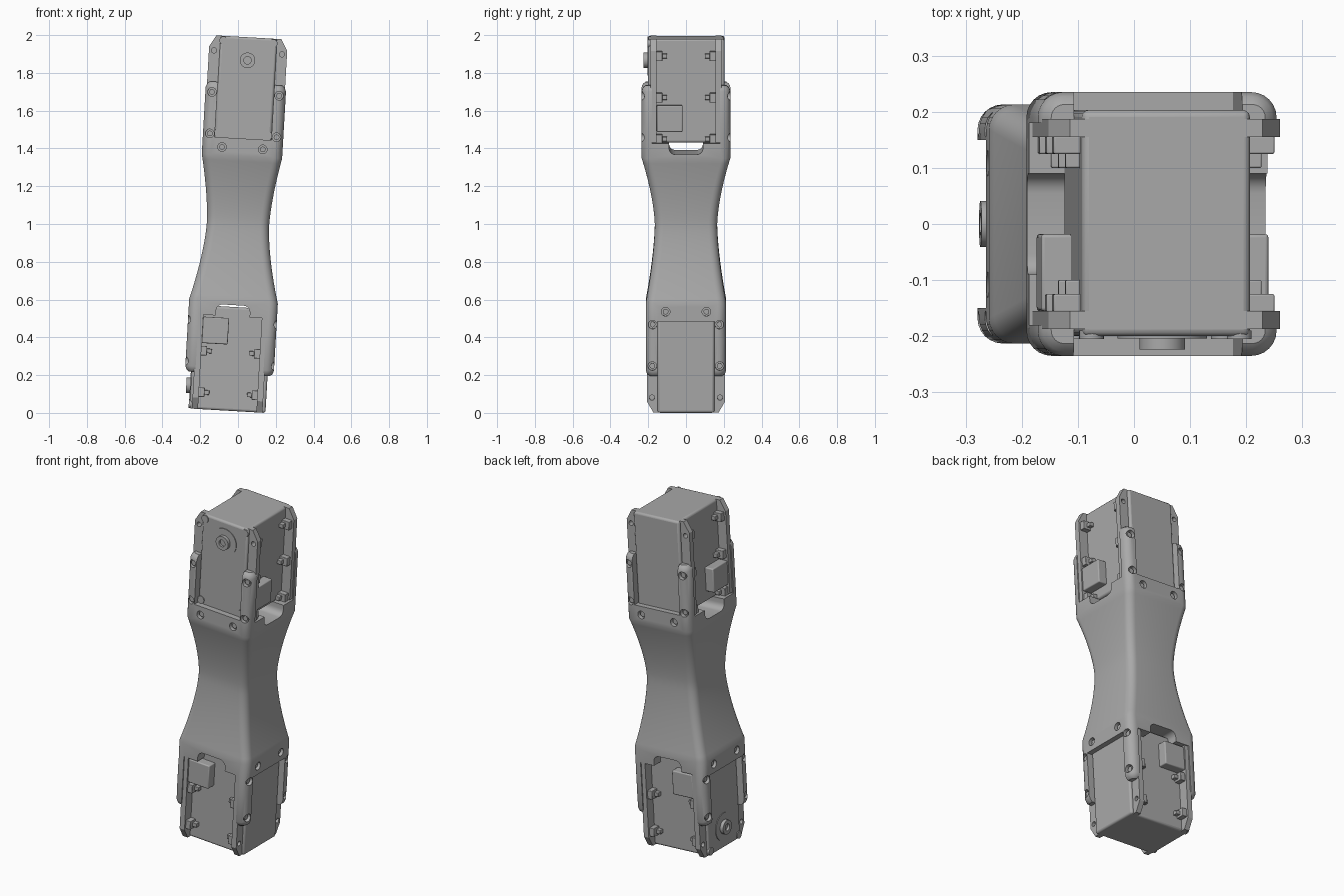
import bpy, bmesh, math
from mathutils import Matrix, Vector

cube = bpy.data.objects.get("Cube")
if cube:
    bpy.data.objects.remove(cube)

grey = bpy.data.materials.new("mid_grey")
grey.use_nodes = True
grey.diffuse_color = (0.4, 0.4, 0.4, 1)
grey.node_tree.nodes["Principled BSDF"].inputs["Base Color"].default_value = (0.4, 0.4, 0.4, 1)

# The whole link leans slightly sideways about its middle
LEAN = Matrix.Translation((0, 0, 1)) @ Matrix.Rotation(0.058, 4, 'Y')
# Lower end: turned upside down, shaft axis along x
FLIP = Matrix(((0, 1, 0, 0), (1, 0, 0, 0), (0, 0, -1, 0), (0, 0, 0, 1)))
ENDS = {"upper": Matrix(), "lower": FLIP}
SHIFT = {"upper": 0.0, "lower": 0.05}     # the lower cradle sits further out


def add_box(bm, x0, x1, y0, y1, z0, z1):
    size = Matrix.Diagonal((x1 - x0, y1 - y0, z1 - z0, 1))
    mid = Matrix.Translation(((x0 + x1) / 2, (y0 + y1) / 2, (z0 + z1) / 2))
    return bmesh.ops.create_cube(bm, size=1, matrix=mid @ size)["verts"]


def add_disc(bm, x, z, y0, y1, r, sides=24):
    """Cylinder along y."""
    mat = Matrix.Translation((x, (y0 + y1) / 2, z)) @ Matrix.Rotation(math.pi / 2, 4, 'X')
    bmesh.ops.create_cone(bm, cap_ends=True, segments=sides, radius1=r, radius2=r,
                          depth=abs(y1 - y0), matrix=mat)


def make(name, bm, matrix, bevel=0, smooth=True):
    bmesh.ops.recalc_face_normals(bm, faces=bm.faces)
    mesh = bpy.data.meshes.new(name)
    bm.to_mesh(mesh)
    bm.free()
    mesh.materials.append(grey)
    ob = bpy.data.objects.new(name, mesh)
    bpy.context.collection.objects.link(ob)
    ob.matrix_world = matrix
    if bevel:
        mod = ob.modifiers.new("edges", 'BEVEL')
        mod.width, mod.segments = bevel, 3
        mod.limit_method = 'ANGLE'
    if smooth:
        activate(ob)
        bpy.ops.object.shade_smooth_by_angle(angle=math.radians(35))
    return ob


def activate(ob):
    bpy.ops.object.select_all(action='DESELECT')
    ob.select_set(True)
    bpy.context.view_layer.objects.active = ob
    bpy.context.view_layer.update()


def cut(ob, bm, matrix):
    """Subtract a temporary solid from an object."""
    tool = make("cutter", bm, matrix, smooth=False)
    tool.hide_render = True
    activate(ob)
    mod = ob.modifiers.new("cut", 'BOOLEAN')
    mod.operation, mod.solver, mod.object = 'DIFFERENCE', 'EXACT', tool
    bpy.ops.object.modifier_apply(modifier=mod.name)
    bpy.data.objects.remove(tool)


def ring(hx, hy, r, z):
    """Rounded rectangle section."""
    pts = []
    for q, (sx, sy) in enumerate(((1, 1), (-1, 1), (-1, -1), (1, -1))):
        for k in range(7):
            a = math.pi / 2 * (q + k / 6)
            pts.append(Vector((sx * (hx - r) + r * math.cos(a),
                               sy * (hy - r) + r * math.sin(a), z)))
    return pts


def section(z):
    """Hourglass half widths at a height."""
    t = min(1, abs(z) / (0.36 if z > 0 else 0.41)) ** 1.6
    wide, slim = 0.165 + 0.07 * t, 0.165 + 0.048 * t
    return (slim, wide) if z > 0 else (wide, slim)


# Hourglass body, lofted, with the corner arms left solid for now
bm = bmesh.new()
levels = [-0.795, -0.785, -0.765, -0.6] + [-0.41 + 0.77 * i / 28 for i in range(29)]
levels += [0.55, 0.715, 0.735, 0.745]
loops = []
for i, z in enumerate(levels):
    hx, hy = section(z)
    inset = {0: 0.022, 1: 0.008}.get(min(i, len(levels) - 1 - i), 0)
    loops.append([bm.verts.new(p) for p in ring(hx - inset, hy - inset, 0.045 - inset, z)])
for a, b in zip(loops, loops[1:]):
    for k in range(len(a)):
        n = (k + 1) % len(a)
        bm.faces.new((a[k], a[n], b[n], b[k]))
bm.faces.new(loops[0])
bm.faces.new(loops[-1])
body = make("hourglass_body", bm, LEAN, smooth=False)

SCREWS = [(sx * x, z) for sx in (-1, 1) for x, z in ((0.108, 0.402), (0.177, 0.47), (0.178, 0.69))]
for end, turn in ENDS.items():
    place = LEAN @ turn @ Matrix.Translation((0, 0, SHIFT[end]))
    # motor bay open on two sides, and the window between the arms
    for dims in ((-0.4, 0.4, -0.18, 0.18, 0.44, 1), (-0.15, 0.15, -0.4, 0.4, 0.453, 1)):
        bm = bmesh.new()
        add_box(bm, *dims)
        cut(body, bm, place)
    # cable slot with rounded floor corners
    bm = bmesh.new()
    verts = add_box(bm, -0.4, 0.4, -0.09, 0.09, 0.38, 0.5)
    low = [e for e in bm.edges if all(v.co.z < 0.4 for v in e.verts)
           and abs(e.verts[0].co.x - e.verts[1].co.x) > 0.1]
    bmesh.ops.bevel(bm, geom=low, offset=0.035, segments=5, affect='EDGES', profile=0.5)
    cut(body, bm, place)
    # screw recesses
    bm = bmesh.new()
    for x, z in SCREWS:
        for s in (-1, 1):
            add_disc(bm, x, z, s * 0.212, s * 0.3, 0.023, 20)
    cut(body, bm, place)
activate(body)
bpy.ops.object.shade_smooth_by_angle(angle=math.radians(35))

for end, turn in ENDS.items():
    place = LEAN @ turn
    cradle = place @ Matrix.Translation((0, 0, SHIFT[end]))

    # screw heads with a socket rim
    bm = bmesh.new()
    for x, z in SCREWS:
        for s in (-1, 1):
            add_disc(bm, x, z, s * 0.205, s * 0.222, 0.015, 16)
    make(end + "_screws", bm, cradle)

    # motor case
    bm = bmesh.new()
    add_box(bm, -0.15, 0.15, -0.2, 0.203, 0.44, 0.99)
    make(end + "_motor_case", bm, place, bevel=0.012)

    # chamfered flange plates at the front and back of the motor
    for side, s in (("front", -1), ("back", 1)):
        bm = bmesh.new()
        half = [(0.207, 0.445), (0.207, 0.93), (0.172, 0.99)]
        outline = half + [(-x, z) for x, z in reversed(half)]
        face = bm.faces.new([bm.verts.new((x, s * 0.155, z)) for x, z in outline])
        out = bmesh.ops.extrude_face_region(bm, geom=[face])["geom"]
        bmesh.ops.translate(bm, vec=(0, s * 0.032, 0),
                            verts=[g for g in out if isinstance(g, bmesh.types.BMVert)])
        plate = make(f"{end}_{side}_flange", bm, place, smooth=False)
        bm = bmesh.new()
        for x in (-0.18, 0.18):
            add_disc(bm, x, 0.91, s * 0.1, s * 0.25, 0.014, 16)
        cut(plate, bm, place)

    # bracket blocks along the open sides
    bm = bmesh.new()
    for sx in (-1, 1):
        for sy in (-1, 1):
            for z in (0.46, 0.68, 0.9):
                xs, ys = sorted((sx * 0.14, sx * 0.197)), sorted((sy * 0.125, sy * 0.157))
                add_box(bm, *xs, *ys, z - 0.025, z + 0.025)
                xs, ys = sorted((sx * 0.14, sx * 0.175)), sorted((sy * 0.1, sy * 0.13))
                add_box(bm, *xs, *ys, z - 0.012, z + 0.012)
    make(end + "_brackets", bm, place, bevel=0.003)

    # cable connectors on both open sides
    bm = bmesh.new()
    for xs in ((-0.203, -0.14), (0.14, 0.203)):
        add_box(bm, *xs, -0.155, -0.018, 0.5, 0.64)
    make(end + "_connectors", bm, place, bevel=0.006)

    # corner bosses on the front of the case
    bm = bmesh.new()
    for x in (-0.132, 0.132):
        for z in (0.475, 0.965):
            add_disc(bm, x, z, -0.19, -0.205, 0.022)
    make(end + "_corner_bosses", bm, place)

    # output shaft: shallow ring, hub and bored centre
    bm = bmesh.new()
    add_disc(bm, 0, 0.868, -0.19, -0.204, 0.08, 40)
    make(end + "_shaft_ring", bm, place)
    bm = bmesh.new()
    add_disc(bm, 0, 0.868, -0.19, -0.224, 0.041, 32)
    hub = make(end + "_shaft_hub", bm, place, smooth=False)
    bm = bmesh.new()
    add_disc(bm, 0, 0.868, -0.21, -0.25, 0.02, 24)
    cut(hub, bm, place)
    activate(hub)
    bpy.ops.object.shade_smooth_by_angle(angle=math.radians(35))
